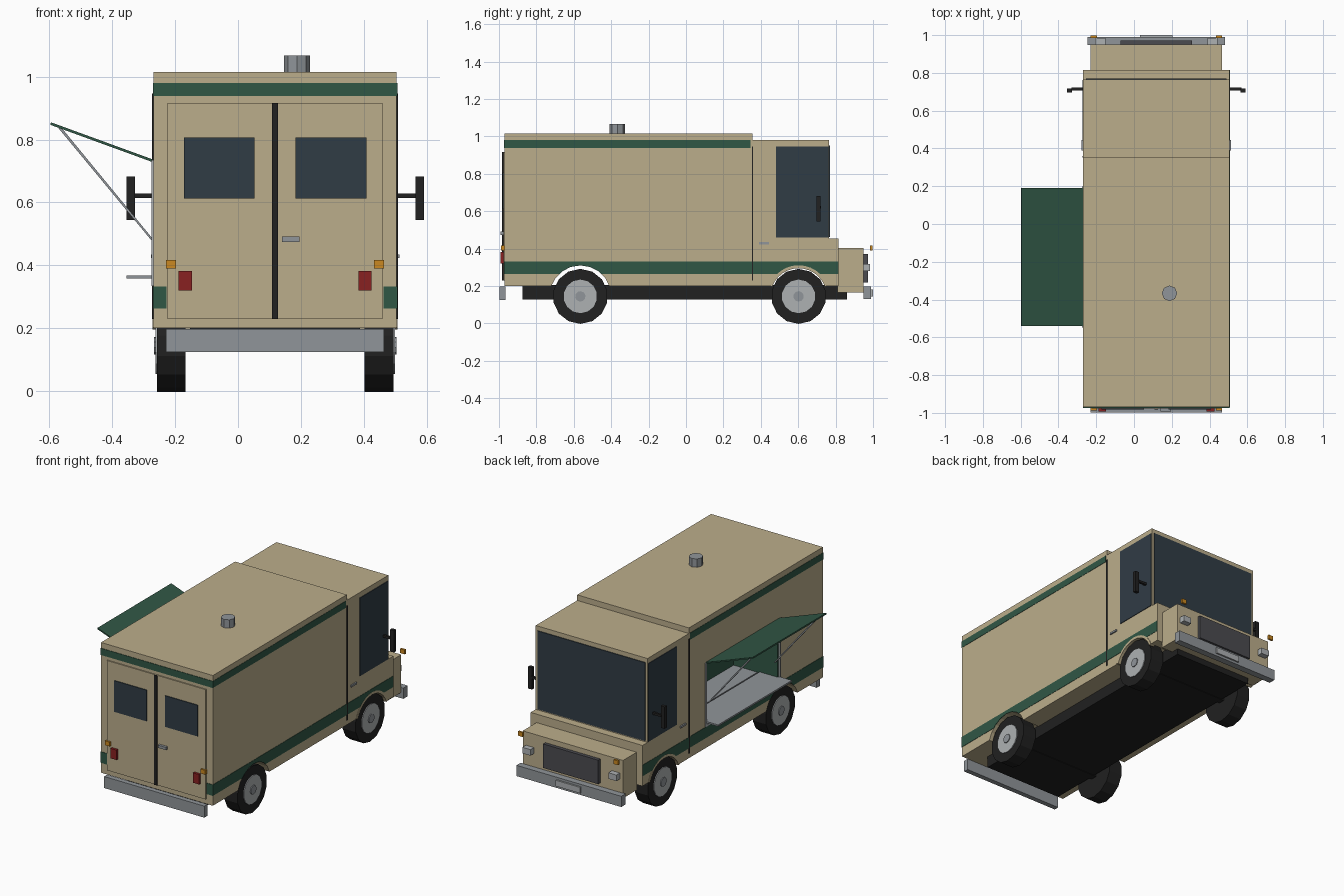
import bpy, bmesh, math
from mathutils import Vector

if "Cube" in bpy.data.objects:
    bpy.data.objects.remove(bpy.data.objects["Cube"])

CX = 0.118          # truck centreline
HW = 0.387          # half body width


def mat(name, r, g, b):
    m = bpy.data.materials.new(name)
    m.diffuse_color = (r, g, b, 1)
    m.use_nodes = True
    m.node_tree.nodes["Principled BSDF"].inputs["Base Color"].default_value = m.diffuse_color
    return m


TAN = mat("tan_paint", .50, .42, .26)
GREEN = mat("green_paint", .03, .095, .06)
BLACK = mat("black_rubber", .015, .015, .015)
GLASS = mat("dark_glass", .03, .045, .06)
STEEL = mat("steel", .28, .30, .32)
LIGHT = mat("pale_metal", .42, .44, .45)
GRILLE = mat("grille_grey", .07, .07, .08)
RED = mat("red_lens", .25, .015, .015)
AMBER = mat("amber_lens", .6, .25, .015)


def finish(bm, name, m):
    bmesh.ops.recalc_face_normals(bm, faces=bm.faces)
    me = bpy.data.meshes.new(name)
    bm.to_mesh(me)
    bm.free()
    ob = bpy.data.objects.new(name, me)
    bpy.context.collection.objects.link(ob)
    if m:
        me.materials.append(m)
    return ob


def box(name, x, y, z, m):
    bm = bmesh.new()
    bmesh.ops.create_cube(bm, size=1)
    for v in bm.verts:
        v.co = [(a + b) / 2 + c * (b - a) for (a, b), c in zip((x, y, z), v.co)]
    return finish(bm, name, m)


def prism(name, pts, axis, lo, hi, m):
    """Extrude a closed profile along x (profile yz) or y (profile xz)."""
    bm = bmesh.new()
    put = (lambda a, b: (lo, a, b)) if axis == 'x' else (lambda a, b: (a, lo, b))
    f = bm.faces.new([bm.verts.new(put(*p)) for p in pts])
    r = bmesh.ops.extrude_face_region(bm, geom=[f])
    d = Vector((hi - lo, 0, 0)) if axis == 'x' else Vector((0, hi - lo, 0))
    bmesh.ops.translate(bm, vec=d, verts=[g for g in r['geom'] if isinstance(g, bmesh.types.BMVert)])
    return finish(bm, name, m)


def arc(cy, cz, r, n, a0=0, a1=360):
    k = n if a1 - a0 == 360 else n + 1
    return [(cy + r * math.cos(math.radians(a0 + (a1 - a0) * i / n)),
             cz + r * math.sin(math.radians(a0 + (a1 - a0) * i / n))) for i in range(k)]


def cut(ob, cutter):
    md = ob.modifiers.new("cut", 'BOOLEAN')
    md.operation, md.solver, md.object = 'DIFFERENCE', 'EXACT', cutter
    bpy.context.view_layer.objects.active = ob
    bpy.ops.object.modifier_apply(modifier=md.name)


def sides(a, b):
    """x range at distances a..b from the centreline, on both sides."""
    return (("left", (CX - b, CX - a)), ("right", (CX + a, CX + b)))


# Body shell: box, cab and cowl in one side profile
body = prism("body_shell", [(-.97, .2), (.815, .2), (.815, .455), (.765, .455), (.765, .98),
                            (.355, .98), (.355, 1.015), (-.97, 1.015)], 'x', CX - HW, CX + HW, TAN)
cutting = [body]

# Painted stripes
for s, xr in sides(HW - .002, HW + .002):
    cutting.append(box("lower_stripe_" + s, xr, (-.972, .815), (.263, .332), GREEN))
    box("upper_stripe_" + s, xr, (-.972, .345), (.938, .98), GREEN)
box("upper_stripe_rear", (CX - HW, CX + HW), (-.973, -.968), (.938, .98), GREEN)
for s, xr in sides(.345, HW):
    box("lower_stripe_rear_" + s, xr, (-.973, -.968), (.263, .332), GREEN)

# Wheel arches and serving hatch recess
WHEELS = (("rear", -.565), ("front", .602))
helpers = [prism("arch_cutter", arc(y, .145, .165, 20), 'x', -1, 1, None) for _, y in WHEELS]
hatch = box("hatch_cutter", (-.4, .05), (-.535, .185), (.345, .73), None)
for ob in cutting:
    for h in helpers:
        cut(ob, h)
cut(body, hatch)
for h in helpers + [hatch]:
    bpy.data.objects.remove(h)
ring = arc(.602, .145, .166, 12, 20, 160) + arc(.602, .145, .150, 12, 20, 160)[::-1]
for s, xr in sides(HW - .03, HW + .003):
    prism("front_arch_trim_" + s, ring, 'x', *xr, TAN)

# Hatch lining, worktops, frame
box("hatch_back_wall", (.04, .05), (-.535, .185), (.345, .73), GREEN)
box("hatch_end_wall_rear", (-.265, .05), (-.535, -.528), (.345, .73), GREEN)
box("hatch_end_wall_front", (-.265, .05), (.178, .185), (.345, .73), GREEN)
box("serving_counter", (-.355, -.14), (-.54, .19), (.358, .368), STEEL)
box("inner_worktop", (-.125, .045), (-.53, .18), (.345, .362), STEEL)
for n, y in (("rear", (-.548, -.535)), ("front", (.185, .198))):
    box("hatch_frame_" + n, (-.275, -.262), y, (.335, .735), LIGHT)
box("hatch_frame_sill", (-.275, -.262), (-.548, .198), (.335, .347), LIGHT)

# Awning flap and its struts
prism("awning_flap", [(-.268, .727), (-.266, .735), (-.595, .855), (-.597, .847)], 'y', -.54, .19, GREEN)
for n, y in (("rear", -.50), ("front", .15)):
    prism("awning_strut_" + n, [(-.266, .468), (-.266, .478), (-.565, .842), (-.571, .836)],
          'y', y - .005, y + .005, STEEL)

# Chassis, hood, bumpers
box("chassis", (CX - .27, CX + .27), (-.875, .86), (.128, .205), BLACK)
box("hood", (CX - .347, CX + .347), (.81, .95), (.165, .402), TAN)
box("front_bumper", (CX - .363, CX + .363), (.948, .99), (.13, .197), STEEL)
box("rear_bumper", (CX - .347, CX + .347), (-.997, -.966), (.125, .197), STEEL)
box("front_plate", (CX - .085, CX + .085), (.985, 1.0), (.145, .182), LIGHT)
box("grille", (CX - .19, CX + .19), (.945, .972), (.22, .37), GRILLE)

# Lamps
for s, xr in sides(.27, .325):
    box("headlamp_" + s, xr, (.945, .985), (.28, .318), LIGHT)
for s, xr in sides(.315, .347):
    box("front_marker_" + s, xr, (.985, .998), (.39, .417), AMBER)
    box("rear_marker_" + s, xr, (-.988, -.969), (.39, .417), AMBER)
for s, xr in sides(.265, .307):
    box("tail_lamp_" + s, xr, (-.992, -.97), (.32, .382), RED)

# Rear doors
box("rear_doors", (CX - .342, CX + .342), (-.977, -.968), (.23, .917), TAN)
box("rear_door_seam", (CX - .01, CX + .01), (-.983, -.97), (.23, .917), BLACK)
for s, xr in sides(.065, .29):
    box("rear_window_" + s, xr, (-.982, -.97), (.612, .807), GLASS)
box("rear_door_handle", (.14, .196), (-.993, -.97), (.474, .491), STEEL)

# Cab glass, door details and mirrors
box("windscreen", (CX - .372, CX + .372), (.76, .77), (.462, .952), GLASS)
for s, xr in sides(HW - .003, HW + .004):
    box("side_window_" + s, xr, (.48, .762), (.458, .947), GLASS)
    box("door_seam_" + s, xr, (.352, .359), (.23, .947), BLACK)
for s, xr in sides(HW, HW + .008):
    box("door_handle_" + s, xr, (.39, .445), (.423, .435), STEEL)
for s, xr in sides(HW - .01, .45):
    box("mirror_arm_" + s, xr, (.708, .722), (.614, .628), BLACK)
for s, xr in sides(.446, .473):
    box("mirror_" + s, xr, (.697, .718), (.545, .682), BLACK)

# Roof vent
bm = bmesh.new()
bmesh.ops.create_cone(bm, cap_ends=True, segments=8, radius1=.041, radius2=.041, depth=.06)
bmesh.ops.translate(bm, vec=(.188, -.367, 1.037), verts=bm.verts)
finish(bm, "roof_vent", STEEL)

# Wheels
for n, y in WHEELS:
    for s, sg in (("left", -1), ("right", 1)):
        for part, r, a, b, k, m in (("tyre", .147, .285, .376, 14, BLACK), ("rim", .09, .35, .381, 14, LIGHT),
                                    ("hub", .028, .36, .386, 10, STEEL)):
            pts = [(p, q) for p, q in arc(y, .1445, r, k, 90 / 7, 360 + 90 / 7)]
            prism(f"{n}_{part}_{s}", pts, 'x', CX + sg * a, CX + sg * b, m)
    box(n + "_axle", (CX - .3, CX + .3), (y - .02, y + .02), (.125, .165), BLACK)
